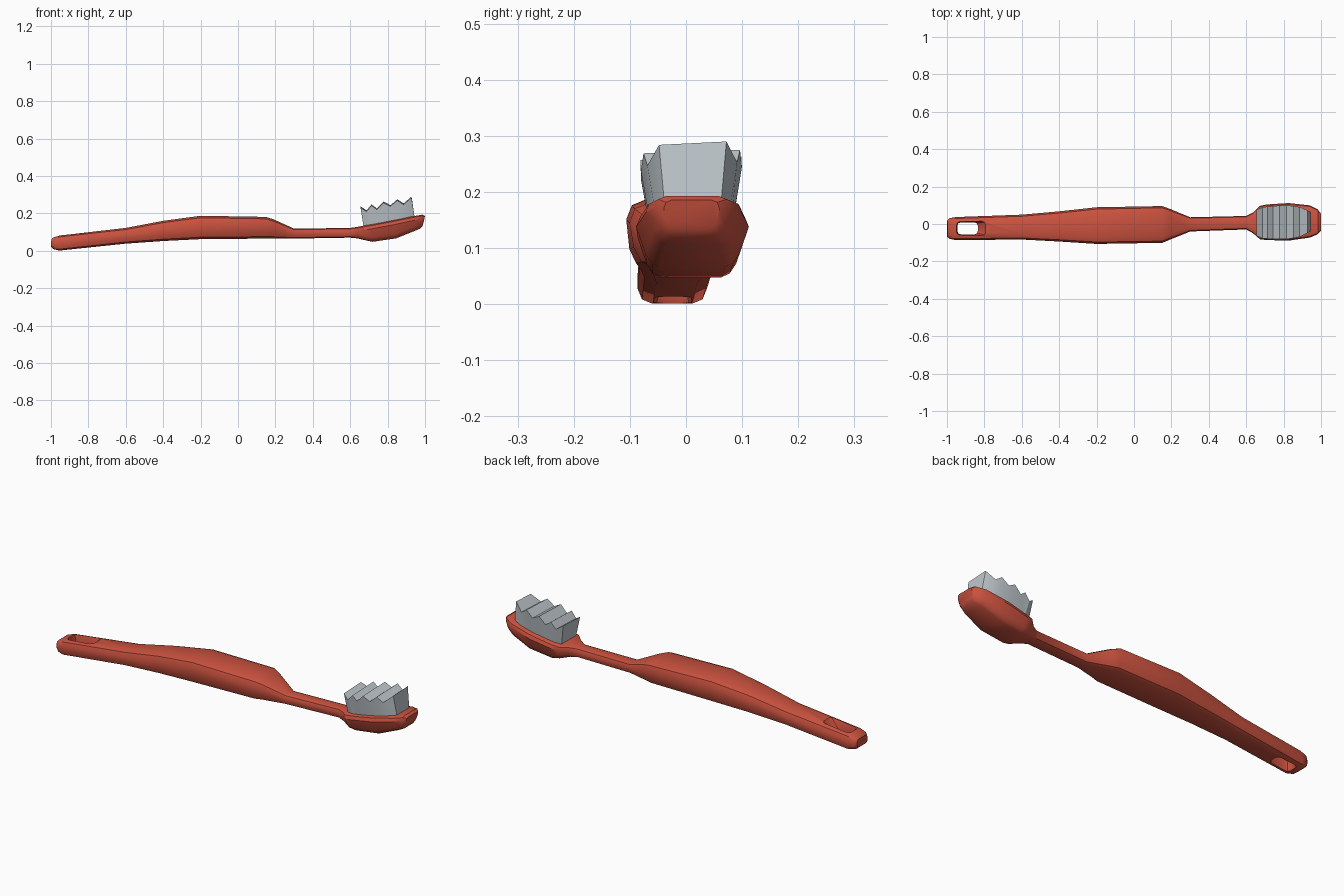
import bpy, bmesh, math

if "Cube" in bpy.data.objects:
    bpy.data.objects.remove(bpy.data.objects["Cube"])


def material(name, rgb):
    m = bpy.data.materials.new(name)
    m.diffuse_color = (*rgb, 1)
    m.use_nodes = True
    m.node_tree.nodes["Principled BSDF"].inputs["Base Color"].default_value = m.diffuse_color
    return m


RED = material("red plastic", (0.60, 0.085, 0.05))
GREY = material("pale grey bristle", (0.52, 0.57, 0.60))


def loft(name, rings, mat, smooth=None):
    """Skin a list of equal-length closed rings and cap both ends."""
    bm = bmesh.new()
    loops = [[bm.verts.new(p) for p in r] for r in rings]
    n = len(loops[0])
    for a, b in zip(loops, loops[1:]):
        for i in range(n):
            j = (i + 1) % n
            bm.faces.new((a[i], a[j], b[j], b[i]))
    bm.faces.new(loops[0])
    bm.faces.new(loops[-1])
    bmesh.ops.recalc_face_normals(bm, faces=bm.faces)
    me = bpy.data.meshes.new(name)
    bm.to_mesh(me)
    bm.free()
    me.materials.append(mat)
    ob = bpy.data.objects.new(name, me)
    bpy.context.collection.objects.link(ob)
    return ob


def smooth(ob, degrees):
    bpy.ops.object.select_all(action='DESELECT')
    ob.select_set(True)
    bpy.context.view_layer.objects.active = ob
    bpy.ops.object.shade_smooth_by_angle(angle=math.radians(degrees))


def rounded(w, h, r, steps=3):
    """Rounded rectangle outline with half sizes w, h."""
    pts = []
    for k, (sx, sy) in enumerate(((1, 1), (-1, 1), (-1, -1), (1, -1))):
        for s in range(steps):
            a = math.pi / 2 * (k + s / (steps - 1))
            pts.append((sx * (w - r) + r * math.cos(a), sy * (h - r) + r * math.sin(a)))
    return pts


def section(xb, xt, y0, y1, zb, zt, r, taper):
    """Cross-section from bottom x to top x; taper narrows the underside."""
    h, w = (zt - zb) / 2, (y1 - y0) / 2
    ring = []
    for u, v in rounded(w, h, min(r, w * .95, h * .95)):
        t = (v + h) / (2 * h)
        k = 1 - taper * max(0, 1 - t / 0.75)
        ring.append((xb + (xt - xb) * t, (y0 + y1) / 2 + u * k, zb + 2 * h * t))
    return ring


# handle, neck and head in one skin: x bottom, x top, y range, z range, corner, taper
body_data = [
    (-1.00, -.998, -.068, .018, .020, .062, .015, 0),
    (-.985, -.985, -.080, .031, .008, .072, .022, 0),
    (-.955, -.95, -.086, .037, .001, .082, .026, 0),
    (-.60, -.60, -.083, .050, .038, .122, .030, 0),
    (-.40, -.40, -.094, .068, .052, .160, .034, .05),
    (-.20, -.20, -.107, .090, .062, .187, .036, .1),
    (.15, .15, -.102, .097, .065, .181, .036, .15),
    (.19, .19, -.086, .083, .065, .168, .034, .15),
    (.30, .30, -.040, .036, .065, .118, .018, 0),
    (.60, .60, -.029, .043, .070, .122, .018, 0),
    (.64, .635, -.050, .062, .066, .127, .02, .1),
    (.685, .67, -.083, .098, .055, .134, .022, .2),
    (.72, .71, -.086, .105, .048, .141, .024, .25),
    (.845, .82, -.089, .112, .066, .162, .024, .25),
    (.945, .94, -.073, .100, .106, .185, .022, .25),
    (.975, .985, -.055, .078, .119, .193, .020, .2),
    (.988, 1.0, -.040, .060, .134, .186, .015, .15),
]
body = loft("handle_and_head", [section(*d) for d in body_data], RED)

# hanging hole with a sloped run-out on the upper side
cut_rings = []
for z, x0, x1, grow in ((-.05, -.965, -.82, .012), (.012, -.945, -.835, 0),
                        (.055, -.945, -.835, 0), (.12, -.955, -.775, .010)):
    w = (x1 - x0) / 2
    cut_rings.append([((x0 + x1) / 2 + u, -.0235 + v, z)
                      for u, v in rounded(w, .032 + grow, .018)])
cutter = loft("hole_cutter", cut_rings, RED)
cutter.hide_render = True
mod = body.modifiers.new("hanging hole", 'BOOLEAN')
mod.operation = 'DIFFERENCE'
mod.solver = 'EXACT'
mod.object = cutter
bpy.context.view_layer.objects.active = body
body.select_set(True)
bpy.ops.object.modifier_apply(modifier=mod.name)
bpy.data.objects.remove(cutter, do_unlink=True)
smooth(body, 35)

# bristle block with a zigzag top, flaring upward: top x, top z, half width
zigzag = [(.655, .235, .070), (.687, .214, .083), (.714, .246, .086),
          (.742, .225, .088), (.778, .261, .090), (.815, .242, .090),
          (.852, .273, .086), (.885, .251, .080), (.928, .288, .060)]
rings = []
for x, z, w in zigzag:
    t = (x - .655) / .273
    xb, zb, wb = .672 + .272 * t, .126 + .053 * t, w * .84
    c = .006 + .006 * t
    tilt = .004
    rings.append([(xb, c - wb, zb), (xb, c + wb, zb),
                  (x, c + w, z + tilt / 2), (x, c - w, z - tilt)])
bristles = loft("bristles", rings, GREY)
smooth(bristles, 20)
